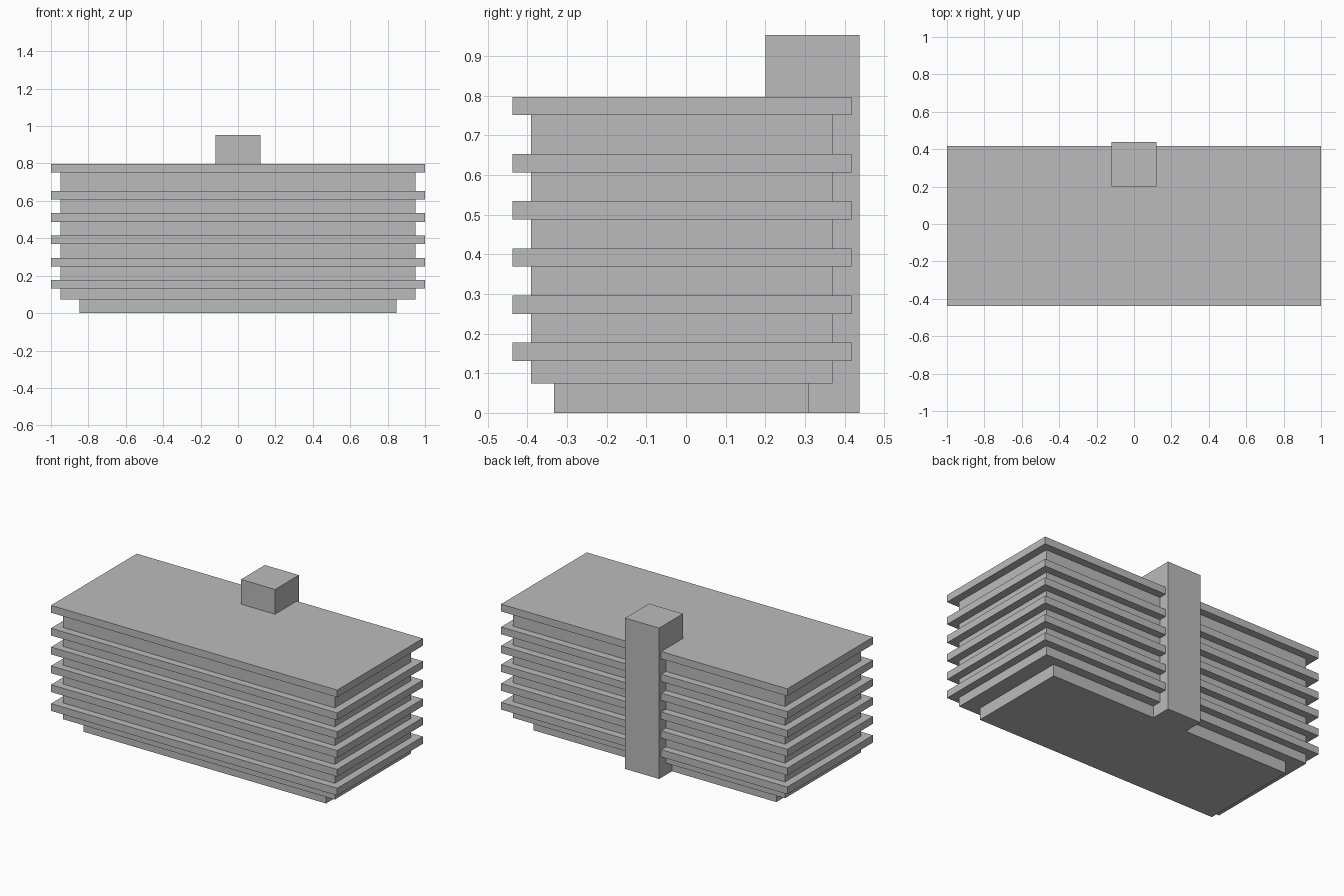
import bpy
import bmesh
from mathutils import Vector

cube = bpy.data.objects.get("Cube")
if cube:
    bpy.data.objects.remove(cube, do_unlink=True)

# One plain grey for the whole building
grey = bpy.data.materials.new("plain_grey")
grey.use_nodes = True
grey.diffuse_color = (0.5, 0.5, 0.5, 1)
grey.node_tree.nodes["Principled BSDF"].inputs["Base Color"].default_value = grey.diffuse_color


def box(name, low, high):
    """Add a box spanning two opposite corners."""
    low, high = Vector(low), Vector(high)
    bm = bmesh.new()
    bmesh.ops.create_cube(bm, size=1)
    bmesh.ops.scale(bm, vec=high - low, verts=bm.verts)
    bmesh.ops.translate(bm, vec=(low + high) / 2, verts=bm.verts)
    mesh = bpy.data.meshes.new(name)
    bm.to_mesh(mesh)
    bm.free()
    mesh.materials.append(grey)
    obj = bpy.data.objects.new(name, mesh)
    bpy.context.collection.objects.link(obj)
    return obj


# Recessed plinth and main body
box("plinth", (-0.848, -0.333, 0), (0.848, 0.31, 0.074))
box("building_body", (-0.95, -0.391, 0.074), (0.95, 0.369, 0.77))

# Projecting floor slabs, with the roof slab on top
slab_bottoms = [0.131 + 0.119 * i for i in range(5)] + [0.751]
for i, z in enumerate(slab_bottoms):
    name = "roof_slab" if i == 5 else f"floor_slab_{i + 1}"
    box(name, (-1, -0.438, z), (1, 0.417, z + 0.046))

# Stair tower at the back, rising above the roof
box("stair_tower", (-0.119, 0.2, 0), (0.119, 0.438, 0.953))
